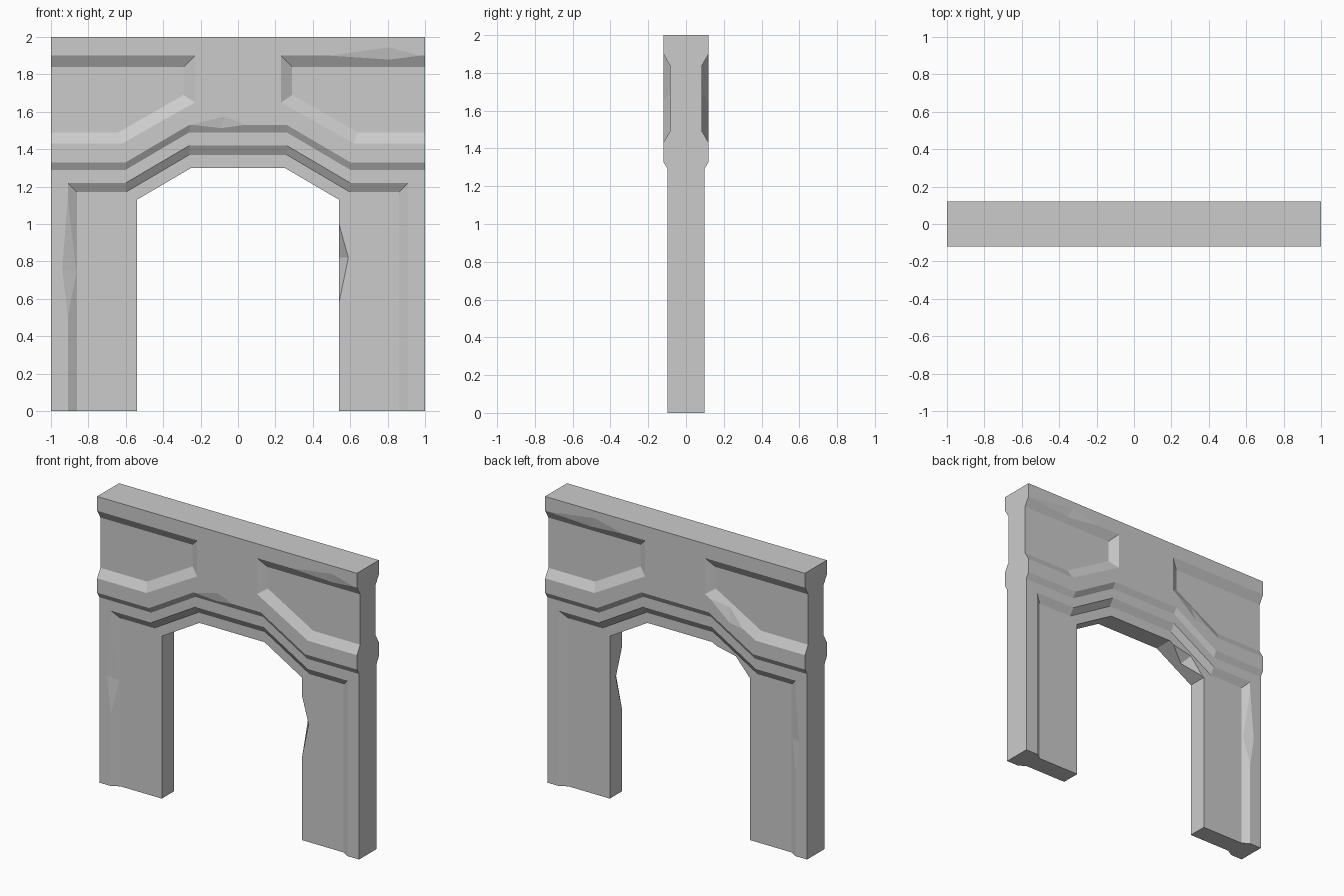
import bpy
import bmesh
from mathutils import Vector

cube = bpy.data.objects.get("Cube")
if cube:
    bpy.data.objects.remove(cube, do_unlink=True)

stone = bpy.data.materials.new("grey_stone")
stone.use_nodes = True
GREY = (0.6, 0.6, 0.6, 1)
stone.diffuse_color = GREY
stone.node_tree.nodes["Principled BSDF"].inputs["Base Color"].default_value = GREY

CORE, FRAME, HEADER, PANEL = 0.066, 0.097, 0.12, 0.085  # half depths


def finish(name, bm):
    bmesh.ops.recalc_face_normals(bm, faces=bm.faces)
    mesh = bpy.data.meshes.new(name)
    bm.to_mesh(mesh)
    bm.free()
    mesh.materials.append(stone)
    obj = bpy.data.objects.new(name, mesh)
    bpy.context.collection.objects.link(obj)
    return obj


def loft(name, rings):
    """Solid through matching (y, xz outline) rings."""
    bm = bmesh.new()
    loops = [[bm.verts.new((x, y, z)) for x, z in pts] for y, pts in rings]
    n = len(loops[0])
    for a, b in zip(loops, loops[1:]):
        for i in range(n):
            j = (i + 1) % n
            bm.faces.new((a[i], a[j], b[j], b[i]))
    bm.faces.new(loops[0])
    bm.faces.new(loops[-1])
    return finish(name, bm)


def both_sides(half):
    """Complete a left half outline with its mirror image."""
    return half + [(-x, z) for x, z in reversed(half)]


def combine(target, tool, operation):
    mod = target.modifiers.new(operation, "BOOLEAN")
    mod.operation = operation
    mod.solver = "EXACT"
    mod.object = tool
    tool.hide_render = True
    with bpy.context.temp_override(object=target, active_object=target):
        bpy.ops.object.modifier_apply(modifier=mod.name)
    bpy.data.objects.remove(tool, do_unlink=True)


def chip(start, end, tip_a, tip_b):
    """Wedge cutter along an edge, biting to one tip on each adjoining face."""
    p, q, a, b = map(Vector, (start, end, tip_a, tip_b))
    mid = (p + q) / 2
    reach = (a - b) * 0.2
    outside = mid + (mid - (a + b) / 2) * 0.4
    bm = bmesh.new()
    for point in (p, q, a + reach, b - reach, outside):
        bm.verts.new(point)
    bmesh.ops.convex_hull(bm, input=bm.verts)
    return finish("chip_cutter", bm)


# Core: two legs and the angled arch
core = both_sides([(-1, 1.6), (-1, 0), (-0.54, 0), (-0.54, 1.13), (-0.25, 1.3)])
arch = loft("stone_archway", [(-CORE, core), (CORE, core)])


# Raised frame around the legs and arch
def frame_outline(x, z):
    return both_sides([(-0.26, 1.56), (-0.6, 1.36), (-1, 1.36), (-1, 0), (-x, 0),
                       (-x, z), (-0.6, z), (-0.26, z + 0.2)])


narrow, wide = frame_outline(0.91, 1.22), frame_outline(0.86, 1.17)
combine(arch, loft("frame", [(-FRAME, narrow), (-CORE, wide), (CORE, wide), (FRAME, narrow)]), "UNION")


# Header block, stepped out once more
def header_outline(z):
    return both_sides([(-1, 2), (-1, z), (-0.6, z), (-0.26, z + 0.2)])


high, low = header_outline(1.33), header_outline(1.29)
combine(arch, loft("header", [(-HEADER, high), (-FRAME, low), (FRAME, low), (HEADER, high)]), "UNION")

# Four sunken header panels with sloped borders
floor = [(-1.1, 1.84), (-0.29, 1.84), (-0.29, 1.69), (-0.64, 1.49), (-1.1, 1.49)]
rim = [(-1.1, 1.9), (-0.23, 1.9), (-0.23, 1.65), (-0.62, 1.43), (-1.1, 1.43)]
for side in (-1, 1):
    for face in (-1, 1):
        rings = [(face * y, [(-side * x, z) for x, z in pts])
                 for y, pts in ((PANEL, floor), (HEADER, rim), (0.15, rim))]
        combine(arch, loft("panel_cutter", rings), "DIFFERENCE")

# Chipped edges, front then back
F, B = -1, 1
chips = [
    ((0.49, F * HEADER, 1.9), (0.97, F * HEADER, 1.9), (0.81, F * HEADER, 1.945), (0.81, F * 0.108, 1.88)),
    ((-0.25, F * HEADER, 1.53), (0.04, F * HEADER, 1.53), (-0.07, F * HEADER, 1.575), (-0.09, F * 0.11, 1.513)),
    ((-0.91, F * FRAME, 0.5), (-0.91, F * FRAME, 1.14), (-0.94, F * FRAME, 0.76), (-0.865, F * 0.069, 0.74)),
    ((0.54, F * CORE, 0.58), (0.54, F * CORE, 1.0), (0.59, F * CORE, 0.82), (0.54, 0, 0.82)),
    ((0.4, B * HEADER, 1.9), (0.97, B * HEADER, 1.9), (0.62, B * HEADER, 1.95), (0.66, B * 0.107, 1.878)),
    ((-0.27, B * HEADER, 1.627), (-0.52, B * HEADER, 1.486), (-0.42, B * HEADER, 1.5), (-0.41, B * 0.1, 1.585)),
    ((-0.53, B * CORE, 1.136), (-0.28, B * CORE, 1.282), (-0.43, B * CORE, 1.25), (-0.4, 0, 1.212)),
    ((-0.91, B * FRAME, 0.6), (-0.91, B * FRAME, 1.15), (-0.94, B * FRAME, 0.8), (-0.87, B * 0.072, 0.8)),
]
for points in chips:
    combine(arch, chip(*points), "DIFFERENCE")
